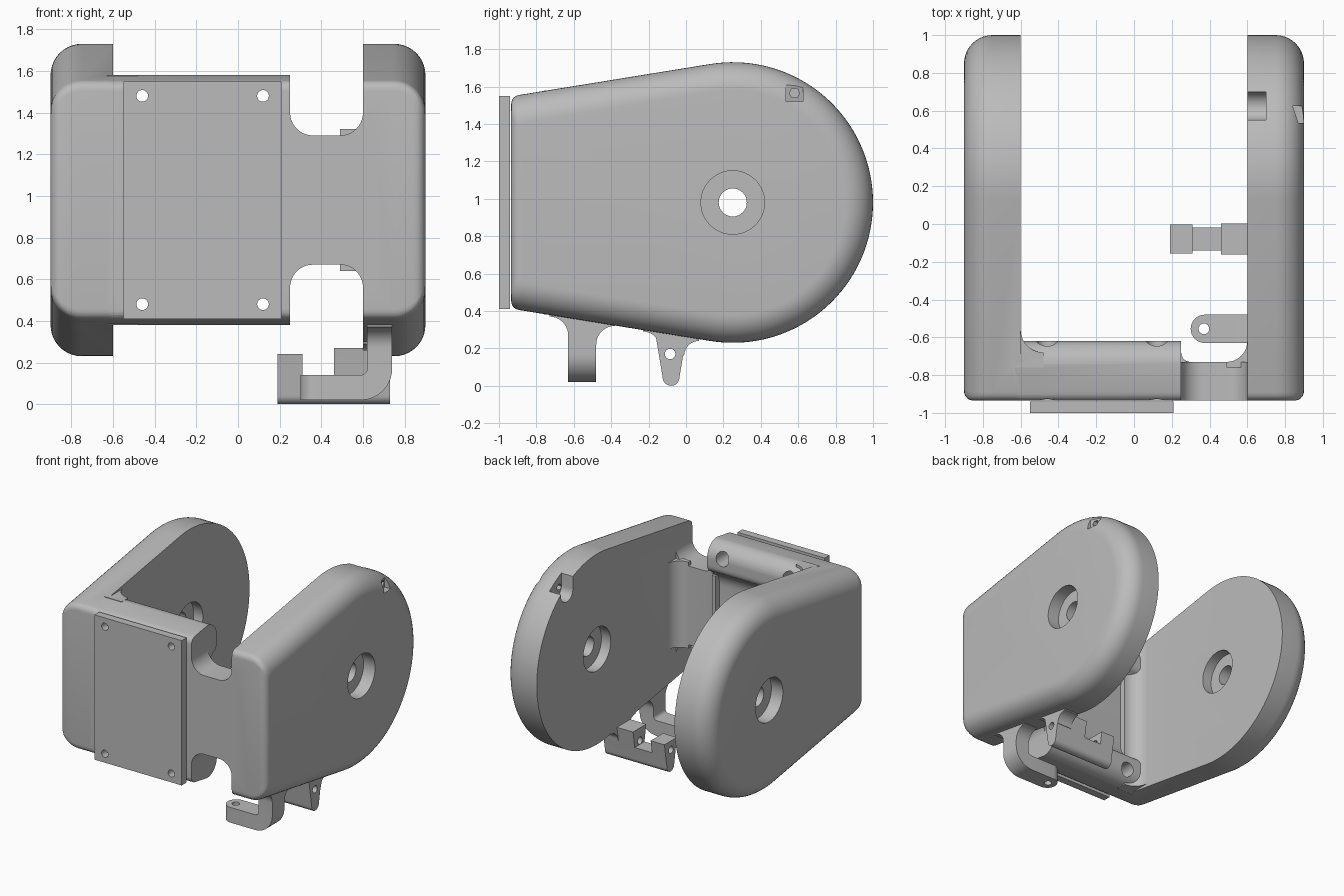
import bpy, bmesh
from math import sin, cos, tan, pi, radians, sqrt

if "Cube" in bpy.data.objects:
    bpy.data.objects.remove(bpy.data.objects["Cube"])

grey = bpy.data.materials.new("plain grey")
grey.use_nodes = True
colour = (0.5, 0.5, 0.5, 1)
grey.diffuse_color = colour
grey.node_tree.nodes["Principled BSDF"].inputs["Base Color"].default_value = colour

MID, AXLE, R, FRONT = 0.98, 0.25, 0.75, -0.935
TAPER = radians(9.2)


def loft(name, rings):
    """Skin a stack of equal rings and cap both ends."""
    bm = bmesh.new()
    loops = [[bm.verts.new(p) for p in ring] for ring in rings]
    n = len(loops[0])
    for a, b in zip(loops, loops[1:]):
        for i in range(n):
            j = (i + 1) % n
            bm.faces.new((a[i], a[j], b[j], b[i]))
    bm.faces.new(loops[0])
    bm.faces.new(loops[-1])
    bmesh.ops.recalc_face_normals(bm, faces=bm.faces)
    mesh = bpy.data.meshes.new(name)
    bm.to_mesh(mesh)
    bm.free()
    mesh.materials.append(grey)
    ob = bpy.data.objects.new(name, mesh)
    bpy.context.collection.objects.link(ob)
    return ob


def prism(name, axis, pts, lo, hi):
    place = {"x": lambda a, b, t: (t, a, b),
             "y": lambda a, b, t: (a, t, b),
             "z": lambda a, b, t: (a, b, t)}[axis]
    return loft(name, [[place(a, b, t) for a, b in pts] for t in (lo, hi)])


def box(name, x, y, z):
    return prism(name, "z", [(x[0], y[0]), (x[1], y[0]), (x[1], y[1]), (x[0], y[1])], *z)


def arc(a, b, r, start, end, n=10):
    return [(a + r * cos(radians(start + (end - start) * i / n)),
             b + r * sin(radians(start + (end - start) * i / n))) for i in range(n + 1)]


def rod(name, axis, a, b, r, lo, hi, n=32):
    return prism(name, axis, arc(a, b, r, 0, 360, n)[:-1], lo, hi)


def combine(target, others, operation):
    bpy.context.view_layer.objects.active = target
    for ob in others:
        mod = target.modifiers.new("join", "BOOLEAN")
        mod.operation, mod.solver, mod.object = operation, "EXACT", ob
        bpy.ops.object.modifier_apply(modifier=mod.name)
        bpy.data.objects.remove(ob)


def edge_height(y, d=0):
    """Half height of the tapered part of the side outline, inset by d."""
    return (R - d) / cos(TAPER) + (y - AXLE) * tan(TAPER)


def front_corner(d, f):
    """Rounded upper front corner, from the front face to the top."""
    y, c = FRONT + f, 0.045
    p, q, e = edge_height(y, d) - c, edge_height(y, d), edge_height(y + c, d)
    return [(y + c * t * t, (1 - t) ** 2 * p + 2 * t * (1 - t) * q + t * t * e)
            for t in (i / 5 for i in range(6))]


def mirrored(half):
    return [(y, MID + h) for y, h in half] + [(y, MID - h) for y, h in reversed(half)]


def side_plate(name, s):
    rings = []
    for t in [None] + list(range(0, 91, 9)):
        x, d = 0.6, 0
        if t is not None:
            x, d = 0.75 + 0.15 * sin(radians(t)), 0.15 * (1 - cos(radians(t)))
        k = max(0, x - 0.85)
        f = 0.05 - sqrt(max(0, 0.0025 - k * k))
        half = front_corner(d, f) + arc(AXLE, 0, R - d, 90 + degrees_taper, 1.5, 36)
        rings.append([(s * x, y, z) for y, z in mirrored(half)])
    return loft(name, rings)


degrees_taper = 9.2

# Bracket body: two side plates, a web with thick screw bars, and a neck
body = side_plate("bracket_body", 1)
other_plate = side_plate("other_plate", -1)
web_half = front_corner(0, 0) + [(-0.74, edge_height(-0.74))]
web_half += arc(-0.74, edge_height(-0.74) - 0.12, 0.12, 81, 0, 9)
web_half += [(-0.62, 0.43)] + arc(-0.68, 0.42, 0.06, -10, -60, 4)
web_half += [(-0.69, 0.34), (-0.715, 0.305), (-0.73, 0.26)]
web = prism("web", "x", mirrored(web_half), -0.64, 0.25)

top = [(0.2, 0.42), (0.25, 0.42)] + arc(0.36, 0.42, 0.11, 180, 270)
top += arc(0.49, 0.42, 0.11, 270, 360) + [(0.64, 0.42)]
neck = prism("neck", "y", [(x, MID + h) for x, h in top] +
             [(x, MID - h) for x, h in reversed(top)], FRONT, -0.73)

# Concave fillets where web and neck meet the plates
left_fillet = prism("left_fillet", "z", [(-0.63, -0.76), (-0.63, -0.56)] +
                    arc(-0.48, -0.56, 0.12, 180, 270) + [(-0.48, -0.76)],
                    MID - 0.6, MID + 0.6)
neck_fillet = prism("neck_fillet", "z", [(0.63, -0.76), (0.63, -0.62)] +
                    arc(0.49, -0.62, 0.11, 0, -90) + [(0.49, -0.76)],
                    MID - 0.34, MID + 0.34)
web_fillet = prism("web_fillet", "z", [(0.22, -0.76), (0.22, -0.68)] +
                   arc(0.30, -0.68, 0.05, 180, 270) + [(0.30, -0.76)],
                   MID - 0.32, MID + 0.32)
combine(body, [other_plate, web, neck, left_fillet, neck_fillet, web_fillet], "UNION")

# Cable hook: curved leg with a flared root and a rounded tip
hook = prism("cable_hook", "y", [(0.62, 0.42), (0.62, 0.17)] +
             arc(0.59, 0.17, 0.03, 0, -90, 5) + [(0.30, 0.14), (0.30, 0.02)] +
             arc(0.59, 0.17, 0.15, -90, 0) + [(0.74, 0.42)], -0.63, -0.48)
tip_trim = prism("tip_trim", "z", [(0.25, -0.70), (0.25, -0.40), (0.375, -0.40)] +
                 arc(0.375, -0.555, 0.075, 90, 270, 16) + [(0.375, -0.70)], -0.1, 0.2)
tip_hole = rod("tip_hole", "z", 0.37, -0.555, 0.028, -0.1, 0.2)
combine(hook, [tip_trim, tip_hole], "DIFFERENCE")
hook_root = prism("hook_root", "x", [(-0.73, 0.42)] + arc(-0.73, 0.27, 0.10, 90, 0) +
                  arc(-0.38, 0.22, 0.10, 180, 90) + [(-0.38, 0.42)], 0.62, 0.74)


# Hinge tab: tapered lug with a gap and a pin hole
def tab(name, x0, x1, top_z):
    slope = 0.045 + (top_z - 0.045) * 0.165
    return prism(name, "x", [(-0.08 + slope, top_z)] +
                 arc(-0.08, 0.045, 0.045, 0, -180, 12) + [(-0.08 - slope, top_z)], x0, x1)


hinge = tab("hinge_tab", 0.46, 0.73, 0.27)
hinge_root = prism("hinge_root", "x", [(-0.23, 0.36)] + arc(-0.23, 0.20, 0.09, 90, 0) +
                   arc(0.07, 0.16, 0.08, 180, 90) + [(0.07, 0.36)], 0.60, 0.73)
combine(hinge, [tab("bridge", 0.30, 0.48, 0.14), tab("tab_end", 0.19, 0.31, 0.24),
                hinge_root], "UNION")
combine(hinge, [rod("pin_hole", "x", -0.085, 0.17, 0.028, 0.1, 0.8)], "DIFFERENCE")
combine(body, [hook, hook_root, hinge], "UNION")

# Axle holes, counterbored on both faces of each plate
cuts = []
for s in (-1, 1):
    for r, lo, hi in ((0.075, 0.5, 1), (0.17, 0.5, 0.68), (0.17, 0.80, 1)):
        cuts.append(rod("axle_cut", "x", AXLE, MID, r, *sorted((s * lo, s * hi)), 48))

# Screw bores through the bars
screws = [(x, z) for x in (-0.46, 0.12) for z in (0.48, 1.48)]
cuts += [rod("bore", "y", x, z, 0.055, -1.1, -0.5) for x, z in screws]

# Nut pocket, with a sloped seat on the outside
cuts.append(prism("nut_pocket", "x", [(0.70, 1.8), (0.55, 1.8)] +
                  arc(0.625, 1.57, 0.075, 180, 360, 16), 0.5, 0.70))
cuts.append(prism("seat_cut", "z", [(0.84, 0.625), (0.87, 0.535), (0.97, 0.535),
                                    (0.97, 0.625)], 1.52, 1.61))
cuts.append(rod("hex_hole", "x", 0.58, 1.565, 0.028, 0.65, 1, 6))
combine(body, cuts, "DIFFERENCE")

# Front mounting plate with four screw holes
plate = box("front_plate", (-0.55, 0.21), (-1.0, FRONT - 0.005), (0.41, 1.55))
combine(plate, [rod("screw_hole", "y", x, z, 0.028, -1.1, -0.9) for x, z in screws],
        "DIFFERENCE")

for ob in (body, plate):
    bpy.ops.object.select_all(action="DESELECT")
    ob.select_set(True)
    bpy.context.view_layer.objects.active = ob
    bpy.ops.object.shade_smooth_by_angle(angle=radians(30))
